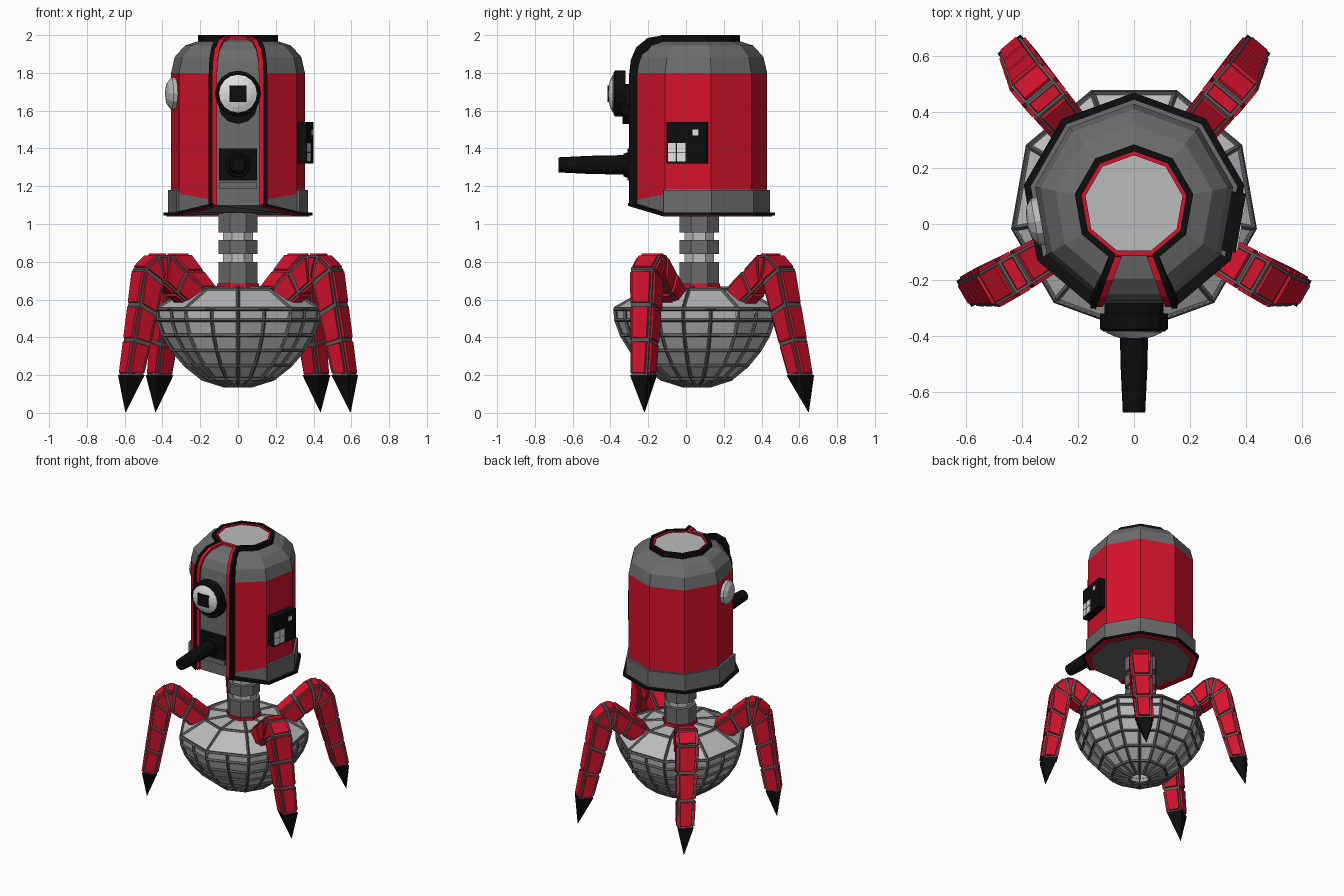
import bpy, bmesh, math
from mathutils import Vector, Matrix

if "Cube" in bpy.data.objects:
    bpy.data.objects.remove(bpy.data.objects["Cube"])

CY = 0.07                                   # body axis lies at y = CY
PALETTE = {"red": (.66, .006, .025), "grey": (.15, .15, .15), "dark_grey": (.105, .105, .105),
           "black": (.004, .004, .004), "light_grey": (.5, .5, .5), "white": (.75, .75, .75)}
MATS = {}
for n, c in PALETTE.items():
    MATS[n] = bpy.data.materials.new(n)
    MATS[n].diffuse_color = (*c, 1)


def finish(name, bm, *mats, recalc=True):
    if recalc:
        bmesh.ops.recalc_face_normals(bm, faces=bm.faces)
    me = bpy.data.meshes.new(name)
    bm.to_mesh(me)
    bm.free()
    for m in mats:
        me.materials.append(MATS[m])
    ob = bpy.data.objects.new(name, me)
    bpy.context.collection.objects.link(ob)
    return ob


def loft(name, rings, mat, closed=False, caps=True):
    """Skin a list of equal-length vertex loops."""
    bm = bmesh.new()
    vs = [[bm.verts.new(p) for p in r] for r in rings]
    n, m = len(vs), len(vs[0])
    for i in range(n if closed else n - 1):
        a, b = vs[i], vs[(i + 1) % n]
        for j in range(m):
            bm.faces.new((a[j], a[(j + 1) % m], b[(j + 1) % m], b[j]))
    if caps and not closed:
        bm.faces.new(vs[0])
        bm.faces.new(vs[-1])
    return finish(name, bm, mat)


def polar(r, deg, z, cy=CY):
    a = math.radians(deg)
    return Vector((r * math.cos(a), cy + r * math.sin(a), z))


def band(name, r0, r1, z0, z1, angles, mat, closed=False, lift=lambda a: 0):
    """Rectangular section swept around the body axis."""
    loft(name, [[polar(r, a, z + lift(a)) for r, z in ((r0, z0), (r1, z0), (r1, z1), (r0, z1))]
                for a in angles], mat, closed)


def stack(name, prof, sides, mat, mtx, phase=0.0):
    """Turned part: (radius, height) profile along local z."""
    loft(name, [[mtx @ Vector((r * math.cos(2 * math.pi * (j + phase) / sides),
                               r * math.sin(2 * math.pi * (j + phase) / sides), h))
                 for j in range(sides)] for r, h in prof], mat)


def box(name, size, mtx, mat):
    bm = bmesh.new()
    bmesh.ops.create_cube(bm, size=1, matrix=mtx @ Matrix.Diagonal((*size, 1)))
    finish(name, bm, mat)


# ---- body shell: nine sides, open at the front, inset red panels
corner = [-70 + 40 * k for k in range(9)]
dome = [(.36, 1.8), (.34, 1.885), (.285, 1.945), (.2, 1.972)]
rows = [1.05] + [1.185 + .123 * i for i in range(6)]
front_z, back_z = [1.1, 1.125, 1.31, 1.475, 1.8], [1.05, 1.16, 1.31, 1.55, 1.8]
bm = bmesh.new()
panels = []


def quad(*pts):
    return bm.faces.new([bm.verts.new(p) for p in pts])


for k in range(8):
    a, b = corner[k], corner[k + 1]
    za, zb = (front_z, back_z) if k == 0 else (back_z, front_z) if k == 7 else (rows, rows)
    for i in range(len(za) - 1):
        f = quad(polar(.36, a, za[i]), polar(.36, b, zb[i]), polar(.36, b, zb[i + 1]), polar(.36, a, za[i + 1]))
        if i:
            panels.append(f)
for k in range(9):
    a, b = corner[k], corner[k] + 40
    for (r0, z0), (r1, z1) in zip(dome, dome[1:]):
        quad(polar(r0, a, z0), polar(r0, b, z0), polar(r1, b, z1), polar(r1, a, z1))
bmesh.ops.inset_individual(bm, faces=panels, thickness=.013, depth=-.01)
for f in panels:
    f.material_index = 1
finish("body_shell", bm, "grey", "red", recalc=False)

# ---- skirt, flange and underside
dip = lambda a: .05 if a in (-70, 250) else 0
band("skirt", .35, .376, 1.05, 1.18, corner[1:8], "grey")
band("flange", .36, .4, 1.046, 1.06, corner, "black", lift=dip)
band("flange_lining", .345, .385, 1.041, 1.05, corner, "red", lift=dip)
loft("underside", [[polar(.37, a, z + dip(a)) for a in corner] for z in (1.047, 1.058)], "grey")

# ---- top cap
ring = corner + [290]
band("cap_rim", .19, .215, 1.96, 2.0, corner, "black")
band("cap_lining", .176, .197, 1.96, 1.995, corner, "red", closed=True)
loft("cap_plate", [[polar(.18, a, z) for a in corner] for z in (1.96, 1.988)], "light_grey")

# ---- front hood: grey strip edged with red and black rails
outer = [(.2, 2.0), (.29, 1.985), (.355, 1.935), (.385, 1.87), (.395, 1.79), (.395, 1.1)]
inner = [(.19, 1.95), (.27, 1.93), (.32, 1.9), (.34, 1.85), (.35, 1.79), (.35, 1.1)]


def rail(name, sink, x0, x1, mat, side=1, full=False):
    loops = []
    for (ro, zo), (ri, zi) in zip(outer, inner):
        o = Vector((ro, zo)).lerp(Vector((ri, zi)), sink)
        xe, yo, yi = ro * .342, CY - o.x * .94, CY - ri * .94
        lo, hi = (-xe, xe) if full else (side * (xe + x0), side * (xe + x1))
        loops.append([(lo, yo, o.y), (hi, yo, o.y), (hi, yi, zi), (lo, yi, zi)])
    loft(name, loops, mat)


rail("hood_panel", .4, 0, 0, "grey", full=True)
for s, tag in ((1, "right"), (-1, "left")):
    rail("hood_black_rail_" + tag, 0, 0, .02, "black", s)
    rail("hood_red_rail_" + tag, .12, -.024, .002, "red", s)

# ---- eye
fwd = Matrix.Rotation(math.pi / 2, 4, 'X')   # local z points to -y
at = lambda x, y, z: Matrix.Translation((x, y, z)) @ fwd
stack("eye_mount", [(.105, 0), (.105, .065)], 12, "black", at(0, -.27, 1.635))
stack("eye_housing", [(.122, 0), (.122, .055), (.108, .065)], 16, "black", at(0, -.32, 1.69))
stack("eye_lens", [(.1, 0), (.1, .008), (.07, .022), (.03, .034)], 16, "white", at(0, -.38, 1.69))
box("eye_pupil", (.088, .009, .088), Matrix.Translation((0, -.411, 1.69)), "black")

# ---- gun
box("gun_plate", (.2, .03, .17), Matrix.Translation((0, -.295, 1.315)), "black")
box("gun_sill", (.2, .02, .035), Matrix.Translation((0, -.293, 1.205)), "grey")
stack("gun_collar", [(.07, 0), (.06, .03)], 12, "black", at(0, -.3, 1.312))
stack("gun_barrel", [(.052, 0), (.048, .2), (.04, .365), (.03, .365), (.03, .33)], 12, "black",
      at(0, -.31, 1.313))

# ---- control box on the right side, round lamp on the left
side = Matrix.Translation(polar(.335, -10, 0)) @ Matrix.Rotation(math.radians(-10), 4, 'Z')
box("control_box", (.07, .215, .22), side @ Matrix.Translation((.018, 0, 1.43)), "black")
for y in (-.077, -.028):
    for z in (1.355, 1.405):
        box("control_key", (.008, .045, .046), side @ Matrix.Translation((.054, y, z)), "white")
box("control_light", (.008, .032, .032), side @ Matrix.Translation((.054, .05, 1.485)), "white")
lamp = Matrix.Translation(polar(.335, 190, 1.69)) @ Matrix.Rotation(math.radians(190), 4, 'Z') \
    @ Matrix.Rotation(math.pi / 2, 4, 'Y')
stack("side_lamp", [(.085, 0), (.085, .025), (.06, .045), (.025, .053)], 12, "light_grey", lamp)

# ---- neck
neck = Matrix.Translation((0, CY, 0))
stack("neck_core", [(.085, .64), (.085, 1.06)], 8, "light_grey", neck, .5)
for z0, z1 in ((.685, .80), (.84, .915), (.955, 1.055)):
    stack("neck_band", [(.112, z0), (.112, z1)], 8, "grey", neck, .5)
stack("neck_ring", [(.12, .645), (.12, .685)], 8, "red", neck, .5)

# ---- bowl: wire cage with loose plates inside
BY = .06


def cage(name, prof, split, thick, shrink, sink):
    def pt(r, z, j):                         # nine flat sides, each split evenly
        k, t = divmod(j, split)
        return polar(r, -90 + 40 * k, z, BY).lerp(polar(r, -50 + 40 * k, z, BY), t / split)
    n = 9 * split
    cells = [[pt(r0, z0, j), pt(r0, z0, j + 1), pt(r1, z1, j + 1), pt(r1, z1, j)]
             for (r0, z0), (r1, z1) in zip(prof, prof[1:]) for j in range(n)]
    frame, plates = bmesh.new(), bmesh.new()
    for c in cells:
        frame.faces.new([frame.verts.new(p) for p in c])
        mid = sum(c, Vector()) / 4
        move = (Vector((0, BY, .45)) - mid).normalized() * sink
        plates.faces.new([plates.verts.new(mid + (p - mid) * shrink + move) for p in c])
    bmesh.ops.remove_doubles(frame, verts=frame.verts, dist=.0005)
    ob = finish(name + "_frame", frame, "dark_grey")
    w = ob.modifiers.new("wire", 'WIREFRAME')
    w.thickness, w.use_boundary, w.offset = thick, True, 0
    ob = finish(name + "_plates", plates, "light_grey", recalc=False)
    s = ob.modifiers.new("solid", 'SOLIDIFY')
    s.thickness = .006


cage("bowl", [(.435, .55), (.43, .49), (.4, .41), (.35, .33), (.28, .25), (.19, .18), (.07, .143)],
     2, .02, .9, .014)
cage("shoulder", [(.1, .66), (.26, .65), (.435, .55)], 1, .025, .94, .004)

# ---- legs: boxy tubes with raised red plates and a black claw
upper = [((.235, .655), (.31, .56), .055), ((.35, .745), (.41, .635), .06), ((.46, .833), (.485, .69), .065),
         ((.525, .833), (.49, .69), .067), ((.605, .76), (.495, .685), .067)]
legs = {"front": (-30, (.565, -.225, .2), (.596, -.22, 0)), "back": (50, (.415, .605, .2), (.437, .65, 0))}
for where, (deg, ankle, tip) in legs.items():
    out = polar(1, deg, 0, 0)
    tan = Vector((-out.y, out.x, 0))
    rings = []
    for (so, zo), (si, zi), w in upper:
        o, i = polar(so, deg, zo), polar(si, deg, zi)
        rings.append([o - tan * w, o + tan * w, i + tan * w, i - tan * w])
    A = Vector(ankle)
    foot = [A + out * a * .045 + tan * b * .048 for a, b in ((1, -1), (1, 1), (-1, 1), (-1, -1))]
    knee = rings[-1]
    for t in (1 / 3, 2 / 3, 1):
        rings.append([p.lerp(q, t) for p, q in zip(knee, foot)])
    for s, tag in ((1, "right"), (-1, "left")):
        flip = Matrix.Diagonal((s, 1, 1, 1))
        bm = bmesh.new()
        vs = [[bm.verts.new(flip @ p) for p in r] for r in rings]
        sides = [bm.faces.new((a[j], a[(j + 1) % 4], b[(j + 1) % 4], b[j]))
                 for a, b in zip(vs, vs[1:]) for j in range(4)]
        bm.faces.new(vs[0])
        bm.faces.new(vs[-1])
        bmesh.ops.recalc_face_normals(bm, faces=bm.faces)
        plates = [f for f in sides if f.calc_area() > .004]
        bmesh.ops.inset_individual(bm, faces=plates, thickness=.014, depth=0)
        rim = bmesh.ops.inset_individual(bm, faces=plates, thickness=.003, depth=.012)["faces"]
        for f in plates + rim:
            f.material_index = 1
        finish(f"{where}_leg_{tag}", bm, "dark_grey", "red", recalc=False)
        # claw
        base = [A + (p - A) * 1.12 for p in foot]
        loft(f"{where}_claw_{tag}", [[flip @ p for p in base],
             [flip @ Vector(tip).lerp(p, .02) for p in base]], "black")

for m in bpy.data.materials:
    if m.users and not m.is_grease_pencil:
        m.use_nodes = True
        m.node_tree.nodes["Principled BSDF"].inputs["Base Color"].default_value = m.diffuse_color
